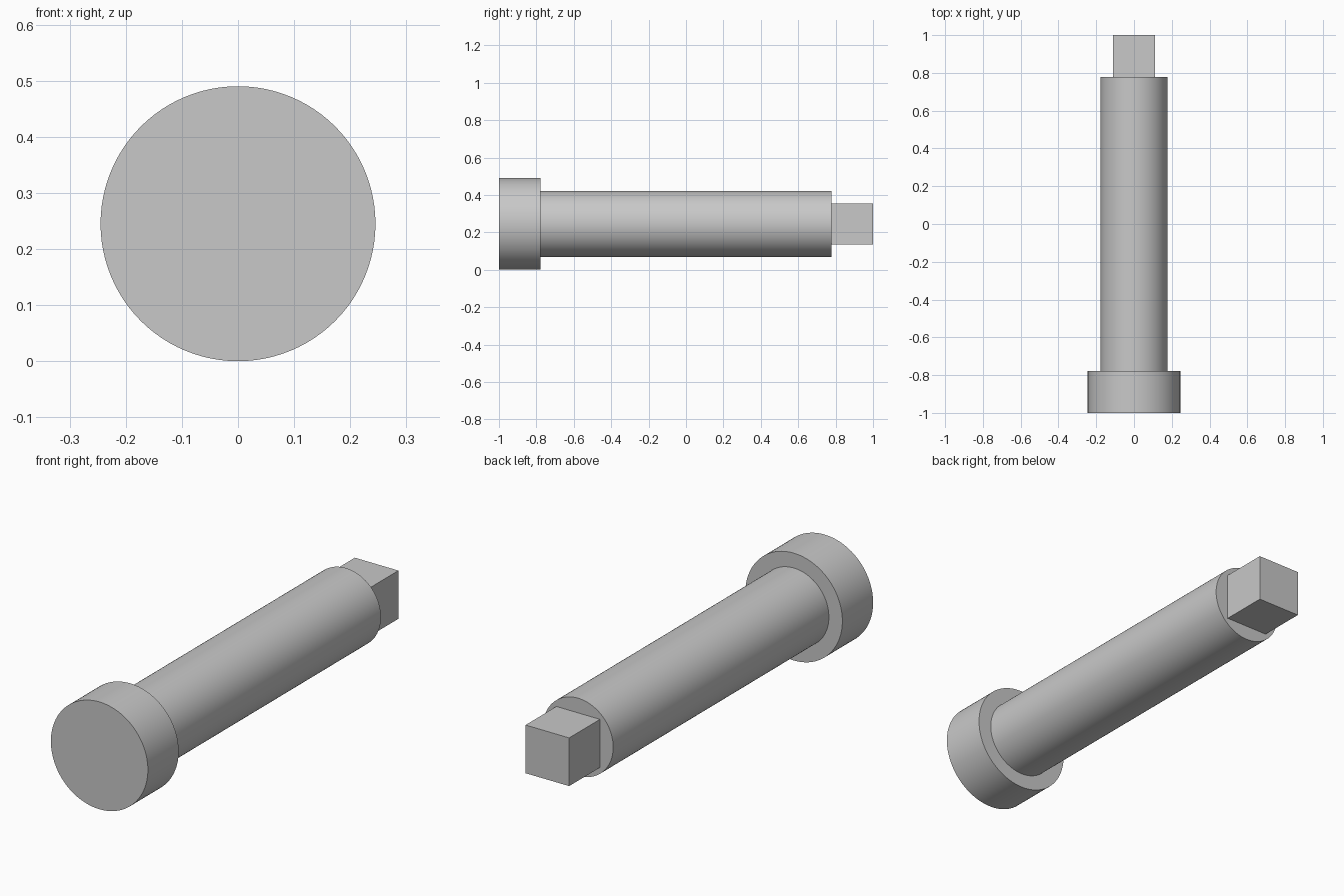
import bpy
from math import radians

cube = bpy.data.objects.get("Cube")
if cube:
    bpy.data.objects.remove(cube, do_unlink=True)

AXIS_Z = 0.245   # height of the pin's centre line
STEP = 0.778     # distance from the middle to both shoulders

# Plain grey metal
grey = bpy.data.materials.new("grey metal")
grey.use_nodes = True
colour = (0.58, 0.58, 0.58, 1)
grey.diffuse_color = colour
grey.node_tree.nodes["Principled BSDF"].inputs["Base Color"].default_value = colour


def finish(name):
    obj = bpy.context.object
    obj.name = obj.data.name = name
    obj.data.materials.append(grey)
    return obj


def rod(name, radius, y0, y1):
    """Round bar lying along y."""
    bpy.ops.mesh.primitive_cylinder_add(
        vertices=96, radius=radius, depth=y1 - y0,
        location=(0, (y0 + y1) / 2, AXIS_Z), rotation=(radians(90), 0, 0))
    finish(name)
    bpy.ops.object.transform_apply(location=False, rotation=True, scale=True)
    bpy.ops.object.shade_smooth_by_angle(angle=radians(30))


# Round head and shaft
rod("head", 0.245, -1, -STEP)
rod("shaft", 0.177, -STEP, STEP)

# Square drive end
bpy.ops.mesh.primitive_cube_add(size=1, location=(0, (1 + STEP) / 2, AXIS_Z))
square_end = finish("square_end")
square_end.scale = (0.22, 1 - STEP, 0.22)
bpy.ops.object.transform_apply(location=False, rotation=False, scale=True)
